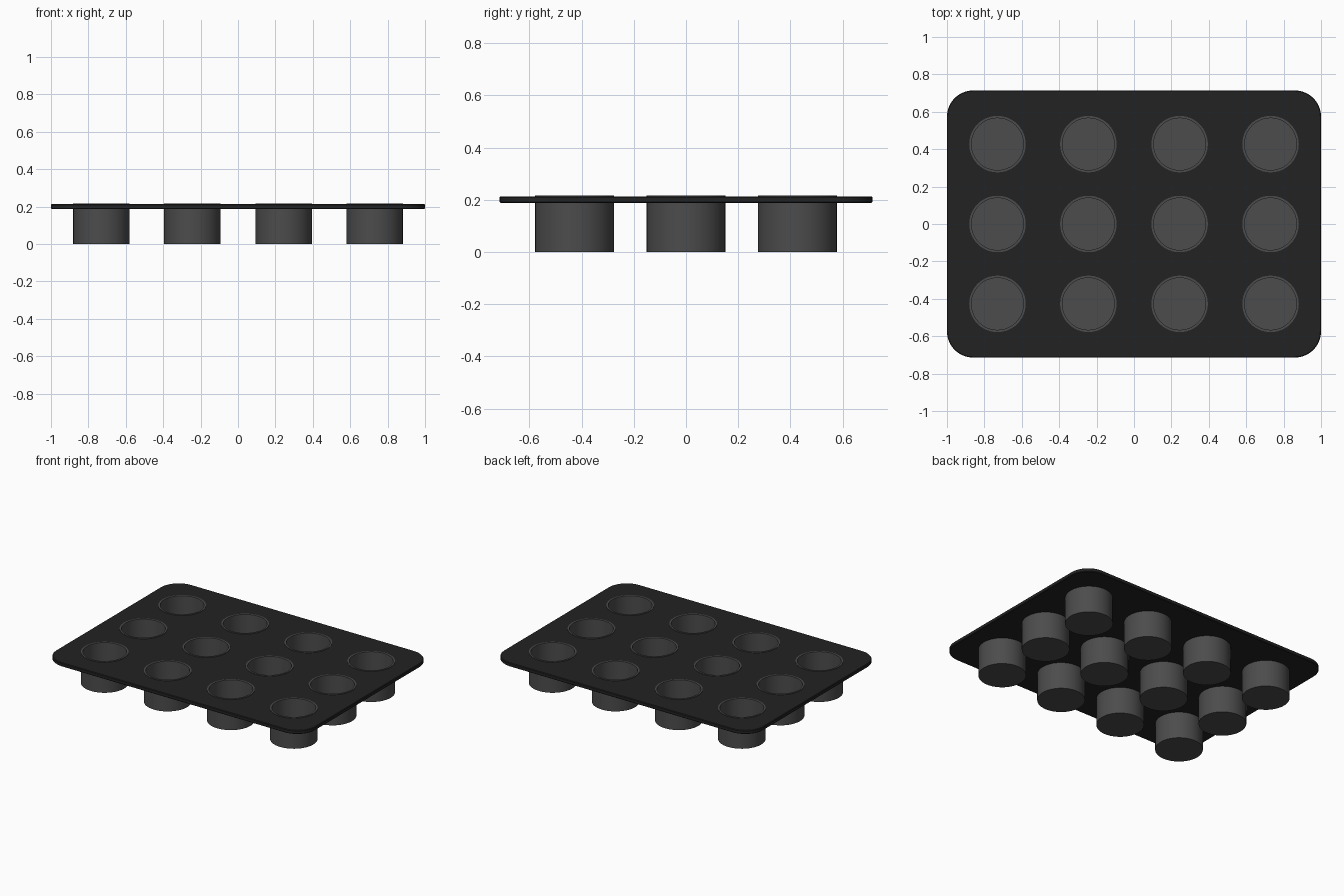
import bpy, bmesh, math

if "Cube" in bpy.data.objects:
    bpy.data.objects.remove(bpy.data.objects["Cube"])

COLS = (-0.73, -0.244, 0.244, 0.73)
ROWS = (-0.427, 0.0, 0.427)
SEG = 48


def material(name, v):
    m = bpy.data.materials.new(name)
    m.diffuse_color = (v, v, v, 1)
    m.use_nodes = True
    m.node_tree.nodes["Principled BSDF"].inputs["Base Color"].default_value = m.diffuse_color
    return m


def finish(bm, name, mat):
    me = bpy.data.meshes.new(name)
    bm.to_mesh(me)
    bm.free()
    me.materials.append(mat)
    ob = bpy.data.objects.new(name, me)
    bpy.context.collection.objects.link(ob)
    bpy.ops.object.select_all(action='DESELECT')
    ob.select_set(True)
    bpy.context.view_layer.objects.active = ob
    bpy.ops.object.shade_smooth_by_angle(angle=math.radians(30))
    return ob


def circle(r, z, cx=0.0, cy=0.0):
    return [(cx + r * math.cos(2 * math.pi * i / SEG),
             cy + r * math.sin(2 * math.pi * i / SEG), z) for i in range(SEG)]


def rounded_rect(hx, hy, r, inset, z, n=10):
    pts = []
    for k, (sx, sy) in enumerate(((1, 1), (-1, 1), (-1, -1), (1, -1))):
        for i in range(n + 1):
            a = math.pi / 2 * (k + i / n)
            pts.append((sx * (hx - r) + (r - inset) * math.cos(a),
                        sy * (hy - r) + (r - inset) * math.sin(a), z))
    return pts


def loft(bm, rings):
    loops = [[bm.verts.new(p) for p in ring] for ring in rings]
    n = len(loops[0])
    for a, b in zip(loops, loops[1:]):
        for i in range(n):
            j = (i + 1) % n
            bm.faces.new((a[i], a[j], b[j], b[i]))
    return loops


def loop_edges(bm, vs):
    out = []
    for a, b in zip(vs, vs[1:] + vs[:1]):
        out.append(bm.edges.get((a, b)) or bm.edges.new((a, b)))
    return out


plate_mat = material("black_metal", 0.0165)
cup_mat = material("dark_grey_metal", 0.072)

# Flat tray with rounded corners, eased rim and twelve round openings
Z0, Z1, B = 0.187, 0.213, 0.004
bm = bmesh.new()
rings = [rounded_rect(1.0, 0.714, 0.14, ins, z)
         for ins, z in ((B, Z0), (0, Z0 + B), (0, Z1 - B), (B, Z1))]
loops = loft(bm, rings)
for loop, z, nz in ((loops[0], Z0, -1), (loops[-1], Z1, 1)):
    edges = loop_edges(bm, loop)
    for x in COLS:
        for y in ROWS:
            edges += loop_edges(bm, [bm.verts.new(p) for p in circle(0.146, z, x, y)])
    bmesh.ops.triangle_fill(bm, edges=edges, use_beauty=True, normal=(0, 0, nz))
finish(bm, "tray_plate", plate_mat)

# One hollow cup: outer wall, thin rim, inner wall and floor
bm = bmesh.new()
profile = ((0.151, 0.0), (0.151, 0.216), (0.139, 0.216), (0.139, 0.014))
loops = loft(bm, [circle(r, z) for r, z in profile])
bm.faces.new(list(reversed(loops[0])))
bm.faces.new(loops[-1])
cup = finish(bm, "cup", cup_mat)

# Repeat the cup over the grid
for i, x in enumerate(COLS):
    for j, y in enumerate(ROWS):
        ob = cup
        if i or j:
            ob = cup.copy()
            bpy.context.collection.objects.link(ob)
        ob.name = f"cup_{i + 1}_{j + 1}"
        ob.location = (x, y, 0)
